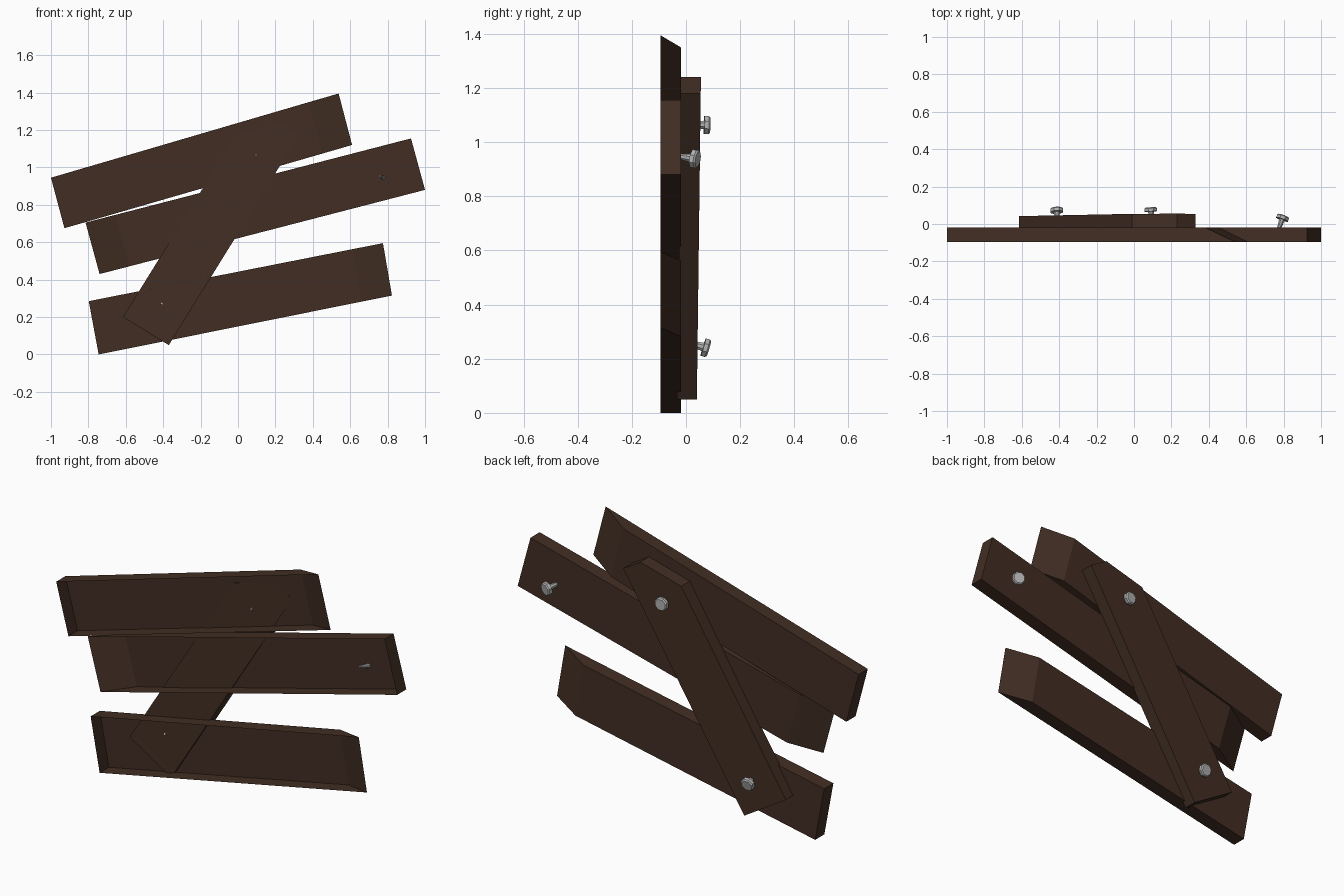
import bpy, bmesh, math
from mathutils import Vector, Matrix

if "Cube" in bpy.data.objects:
    bpy.data.objects.remove(bpy.data.objects["Cube"])


def material(name, rgb):
    m = bpy.data.materials.new(name)
    m.diffuse_color = (*rgb, 1)
    m.use_nodes = True
    m.node_tree.nodes["Principled BSDF"].inputs["Base Color"].default_value = m.diffuse_color
    return m


WOOD = material("dark_wood", (0.054, 0.027, 0.017))
STEEL = material("grey_steel", (0.45, 0.45, 0.45))


def finish(name, bm, mat):
    me = bpy.data.meshes.new(name)
    bm.to_mesh(me)
    bm.free()
    me.materials.append(mat)
    ob = bpy.data.objects.new(name, me)
    bpy.context.collection.objects.link(ob)
    return ob


def slab(name, front, back, front_open):
    """Board between two matching outlines (counter-clockwise seen from the front)."""
    bm = bmesh.new()
    f = [bm.verts.new(p) for p in front]
    b = [bm.verts.new(p) for p in back]
    n = len(f)
    if not front_open:
        bm.faces.new(f)
    bm.faces.new(b[::-1])
    for i in range(n):
        j = (i + 1) % n
        bm.faces.new((f[j], f[i], b[i], b[j]))
    return finish(name, bm, WOOD)


Y_FRONT, Y_BACK, CUT = -0.095, -0.018, 0.165


def plank(name, corners, cut_left=0.0, cut_right=0.0):
    """Open-fronted board; corners are bottom left, bottom right, top right, top left."""
    bl, br, tr, tl = [Vector((x, 0, z)) for x, z in corners]
    d = (br - bl).normalized()
    f = Vector((0, Y_FRONT, 0))
    k = Vector((0, Y_BACK, 0))
    front = [p + f for p in (bl, br, tr, tl)]
    back = [bl + d * cut_left + k, br - d * cut_right + k,
            tr - d * cut_right + k, tl + d * cut_left + k]
    return slab(name, front, back, True)


# three boards, each with one end sawn at a slant
plank("top_plank", [(-0.928, 0.675), (0.61, 1.12), (0.538, 1.395), (-1.0, 0.945)], cut_right=CUT)
plank("middle_plank", [(-0.74, 0.43), (1.0, 0.88), (0.925, 1.155), (-0.815, 0.705)], cut_left=CUT)
plank("bottom_plank", [(-0.745, 0.0), (0.823, 0.315), (0.775, 0.595), (-0.798, 0.285)], cut_right=CUT)

# diagonal brace behind, leaning slightly backwards
outline = [(-0.615, 0.2), (-0.37, 0.05), (0.33, 1.18), (0.23, 1.24), (-0.01, 1.175)]


def lean(y):
    return [Vector((x, y + 0.0126 * z, z)) for x, z in outline]


slab("diagonal_brace", lean(-0.0335), lean(0.0395), False)


def bolt(name, head, axis):
    """Bolt with a bevelled octagonal head and a pointed shank."""
    q = Vector(axis).normalized().to_track_quat('Z', 'Y').to_matrix().to_4x4()
    base = Matrix.Translation(head) @ q @ Matrix.Rotation(math.pi / 8, 4, 'Z')
    bm = bmesh.new()
    for r1, r2, depth, z in ((0.036, 0.036, 0.016, -0.003),
                             (0.036, 0.030, 0.006, 0.008),
                             (0.005, 0.017, 0.10, -0.061)):
        bmesh.ops.create_cone(bm, cap_ends=True, segments=8, radius1=r1, radius2=r2,
                              depth=depth, matrix=base @ Matrix.Translation((0, 0, z)))
    return finish(name, bm, STEEL)


bolt("upper_bolt", (0.09, 0.078, 1.063), (-0.06, 1, -0.03))
bolt("lower_bolt", (-0.413, 0.074, 0.24), (-0.05, 0.957, -0.29))
bolt("loose_bolt", (0.795, 0.034, 0.938), (0.33, 0.93, -0.15))
